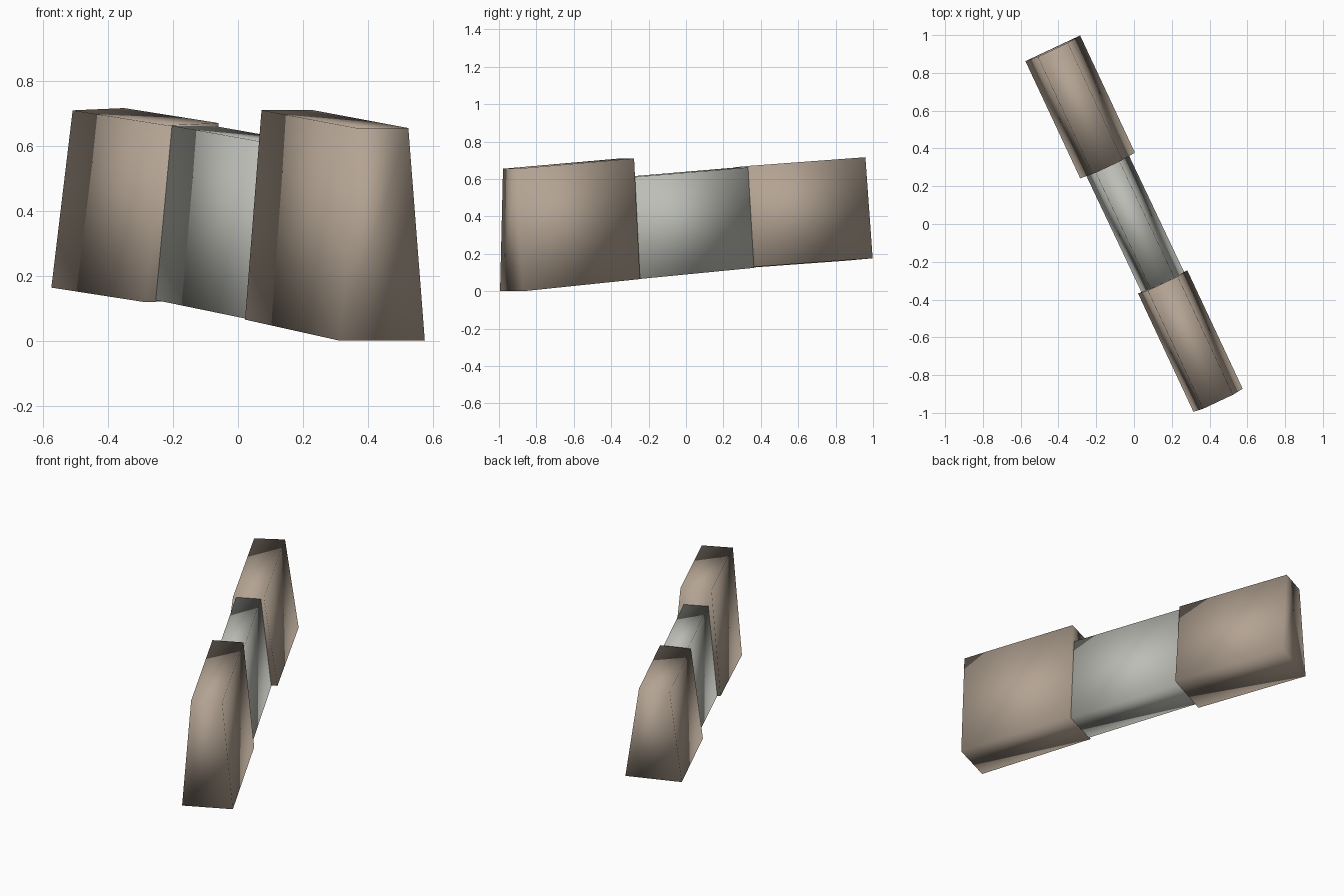
import bpy
import bmesh
from mathutils import Vector

old = bpy.data.objects.get("Cube")
if old:
    bpy.data.objects.remove(old, do_unlink=True)


def make_material(name, rgb):
    mat = bpy.data.materials.new(name)
    mat.use_nodes = True
    color = (*rgb, 1.0)
    mat.diffuse_color = color
    shader = mat.node_tree.nodes["Principled BSDF"]
    shader.inputs["Base Color"].default_value = color
    shader.inputs["Roughness"].default_value = 0.8
    return mat


tan = make_material("warm tan", (0.45, 0.365, 0.29))
grey = make_material("pale grey", (0.51, 0.51, 0.47))

# Stations along the bottom centre line, front to back
front_end = Vector((0.445, -0.933, 0.0))
front_joint = Vector((0.152, -0.307, 0.065))
back_joint = Vector((-0.14, 0.31, 0.125))
back_end = Vector((-0.43, 0.93, 0.17))

# Horizontal direction across the bar
along = (back_end - front_end).normalized()
across = along.cross(Vector((0, 0, 1))).normalized()


def section(bm, base, bottom_width, top_width, top_z, tilt):
    """Trapezoid across the bar, wider at the bottom."""
    top = Vector((base.x, base.y - 0.008, top_z))
    lean = across + Vector((0, 0, tilt))
    corners = [(base, -bottom_width), (base, bottom_width),
               (top, top_width), (top, -top_width)]
    return [bm.verts.new(centre + lean * width / 2) for centre, width in corners]


def block(name, start, end, widths, tops, mat, tilt=0.0):
    """Tapered block lofted between two trapezoid sections."""
    bm = bmesh.new()
    a = section(bm, start, *widths, tops[0], tilt)
    b = section(bm, end, *widths, tops[1], tilt)
    bm.faces.new(a)
    bm.faces.new(reversed(b))
    for i in range(4):
        j = (i + 1) % 4
        bm.faces.new((a[j], a[i], b[i], b[j]))
    bmesh.ops.recalc_face_normals(bm, faces=bm.faces)
    # Soft shading runs across every edge
    for face in bm.faces:
        face.smooth = True
    mesh = bpy.data.meshes.new(name)
    bm.to_mesh(mesh)
    bm.free()
    mesh.materials.append(mat)
    obj = bpy.data.objects.new(name, mesh)
    bpy.context.collection.objects.link(obj)
    return obj


# Two tan end blocks joined by a slimmer grey one
block("front_block", front_end, front_joint, (0.288, 0.176), (0.655, 0.71), tan)
block("middle_block", front_joint, back_joint, (0.25, 0.14), (0.61, 0.662), grey)
block("back_block", back_joint, back_end, (0.32, 0.175), (0.667, 0.713), tan, 0.04)
